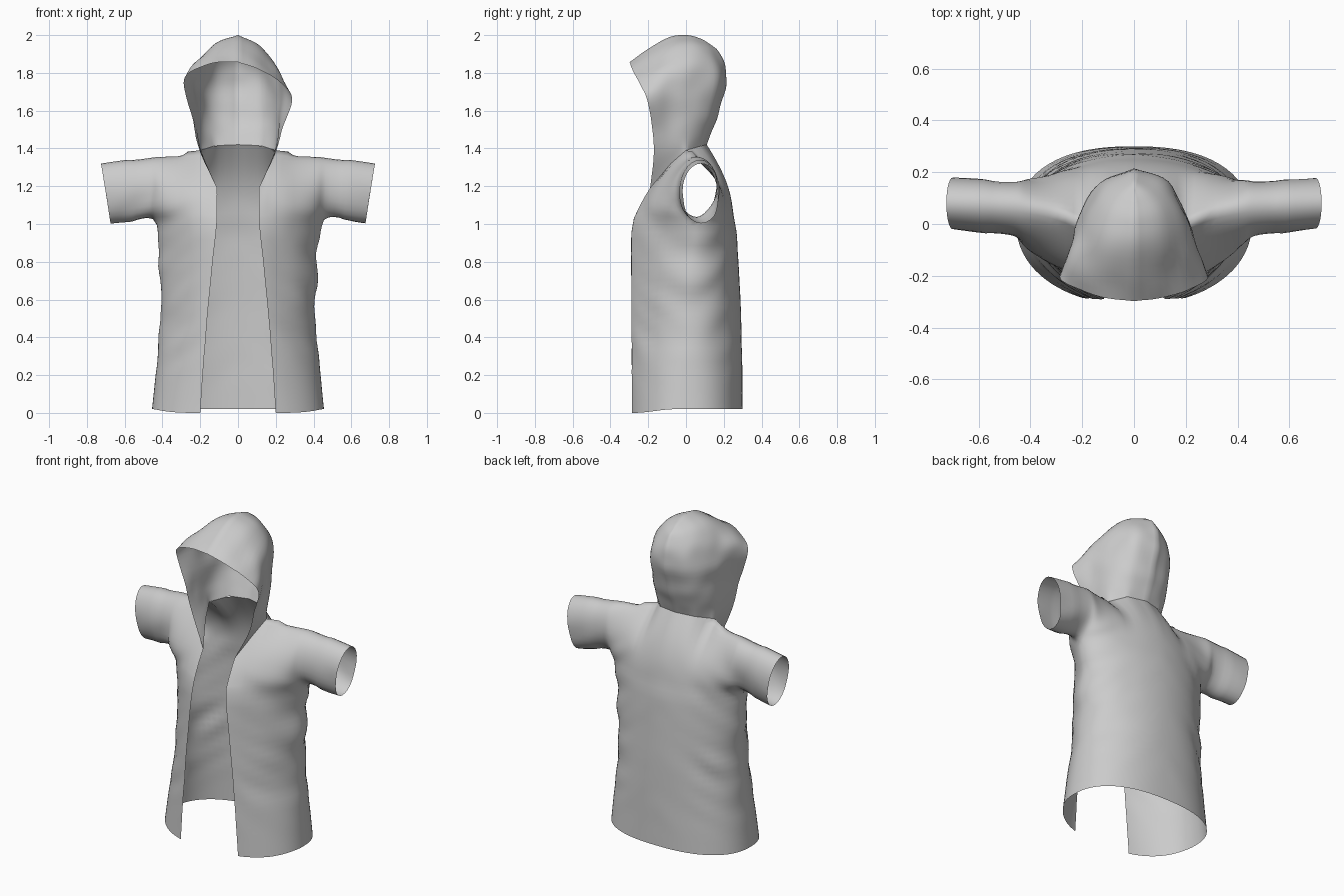
import bpy, bmesh, math
from mathutils import Vector, noise

if "Cube" in bpy.data.objects:
    bpy.data.objects.remove(bpy.data.objects["Cube"])


def tab(t, keys):
    """Linear lookup in rows of (key, value, value, ...)."""
    if t <= keys[0][0]:
        return keys[0][1:]
    for a, b in zip(keys, keys[1:]):
        if t <= b[0]:
            f = (t - a[0]) / (b[0] - a[0])
            return tuple(p + (q - p) * f for p, q in zip(a[1:], b[1:]))
    return keys[-1][1:]


def smooth(t, lo, hi):
    t = max(0.0, min(1.0, (t - lo) / (hi - lo)))
    return t * t * (3 - 2 * t)


def spline(pts, n):
    """Catmull-Rom through pts with n steps per span."""
    p = [pts[0] * 2 - pts[1]] + pts + [pts[-1] * 2 - pts[-2]]
    out = []
    for i in range(1, len(p) - 2):
        a, b, c, d = p[i - 1:i + 3]
        for k in range(n):
            t = k / n
            out.append(0.5 * (2 * b + (c - a) * t + (2 * a - 5 * b + 4 * c - d) * t * t
                              + (3 * b - a - 3 * c + d) * t ** 3))
    return out + [pts[-1]]


def grid(bm, rows, flip):
    vs = [[bm.verts.new(p) for p in r] for r in rows]
    for r, s in zip(vs, vs[1:]):
        for i in range(len(r) - 1):
            f = [r[i], r[i + 1], s[i + 1], s[i]]
            bm.faces.new(f[::-1] if flip else f)


def finish(bm, name, fold):
    bmesh.ops.remove_doubles(bm, verts=bm.verts, dist=0.0008)
    bmesh.ops.dissolve_degenerate(bm, edges=bm.edges, dist=0.0001)
    bm.normal_update()
    moves = [(v, v.normal * fold(v.co)) for v in bm.verts]
    for v, m in moves:
        v.co += m
    for f in bm.faces:
        f.smooth = True
    me = bpy.data.meshes.new(name)
    bm.to_mesh(me)
    bm.free()
    ob = bpy.data.objects.new(name, me)
    bpy.context.collection.objects.link(ob)
    return ob


# Torso sections: z, half width, front y, back y, centre y, front gap, front/back roundness
TORSO = [(0.0, .455, -.285, .30, .00, .20, 2.1, 2.4),
         (0.25, .43, -.287, .297, .01, .183, 1.9, 2.25),
         (0.5, .41, -.288, .292, .02, .163, 1.7, 2.1),
         (0.8, .415, -.29, .278, .04, .134, 1.6, 2.0),
         (0.95, .43, -.29, .268, .05, .117, 1.6, 1.9),
         (1.03, .45, -.275, .255, .05, .11, 1.6, 1.8)]
# Upper edges (neckline, shoulder, sleeve top): x, y, z, bulge
FRONT_TOP = [(.11, -.19, 1.19, .005), (.17, -.08, 1.32, .02), (.20, .0, 1.39, .04),
             (.30, .05, 1.38, .065), (.38, .06, 1.37, .08), (.45, .07, 1.36, .11),
             (.70, .08, 1.32, .10)]
BACK_TOP = [(0, .11, 1.42, .03), (.12, .085, 1.415, .035), (.20, .0, 1.39, .06),
            (.30, .05, 1.38, .05), (.38, .06, 1.37, .06), (.45, .07, 1.36, .105),
            (.70, .08, 1.32, .10)]
W0, G0, ZA = .45, .11, 1.03


def ring(x, z, front):
    w, yf, yb, yc, gap, nf, nb = tab(z, TORSO)
    if front:
        x, n, y = gap + (x - G0) / (W0 - G0) * (w - gap), nf, yf
        full = (1 - (gap / w) ** n) ** (1 / n)
    else:
        x, n, y, full = x * w / W0, nb, yb, 1
    k = max(0.0, 1 - (min(x / w, 1)) ** n) ** (1 / n) / full
    return Vector((x, yc + (y - yc) * k, z))


def upper(x, v, front):
    yt, zt, bulge = tab(x, FRONT_TOP if front else BACK_TOP)
    if x <= W0:
        b = ring(x, ZA, front)
    else:
        f = (x - W0) / .25
        b = Vector((x, .05 + .03 * f, ZA - .02 * f))
    c = (1 - math.cos(math.pi * v)) / 2
    h = v + (c - v) * smooth(x, .25, .45)
    y = b.y + (yt - b.y) * h + (-bulge if front else bulge) * math.sin(math.pi * v)
    slant = .025 * (2 * h - 1) * smooth(x, .45, .7)
    return Vector((x + slant, y, b.z + (zt - b.z) * h))


# Jacket body: lower torso, yoke and short sleeves as one open sheet
bm = bmesh.new()
shared = [.2 + .25 * math.sin(k / 12 * math.pi / 2) for k in range(13)]
sleeve = [.45 + .25 * k / 8 for k in range(1, 9)]
for front in (True, False):
    start = G0 if front else 0.0
    cols = [start + (.2 - start) * k / 6 for k in range(6)] + shared
    for side in (1, -1):
        def put(p):
            return Vector((p.x * side, p.y, p.z))
        rows = []
        for j in range(29):
            z = ZA * j / 28
            row = [ring(x, z, front) for x in cols]
            for p in row:
                hem = .02 if not front else .02 * smooth(p.y, -.28, -.05)
                p.z += hem * (1 - z / ZA)
            rows.append([put(p) for p in row])
        flip = (side < 0) == front
        grid(bm, rows, flip)
        rows = [[put(upper(x, j / 14, front)) for x in cols + sleeve] for j in range(15)]
        grid(bm, rows, flip)
# Relax the yoke around the armholes
bmesh.ops.remove_doubles(bm, verts=bm.verts, dist=0.0008)
arm = [v for v in bm.verts if .27 < abs(v.co.x) < .56 and v.co.z > .93]
for _ in range(8):
    bmesh.ops.smooth_vert(bm, verts=arm, factor=.5, use_axis_x=True, use_axis_y=True, use_axis_z=True)


def body_fold(p):
    side = smooth(abs(p.x), .16, .34) * smooth(p.z, .1, .5) * (1 - smooth(p.z, 1.0, 1.3))
    q = Vector((p.x * 4, p.y * 4, p.z * 9 + abs(p.x) * 6))
    return noise.noise(q) * (.002 + .014 * side) * smooth(p.z, .0, .3) * (1 - smooth(p.z, 1.1, 1.3))


finish(bm, "jacket_body", body_fold)

# Hood layers from neckline to crown, each running face edge -> side -> back centre
HOOD = [
    [(.11, -.19, 1.19), (.17, -.08, 1.32), (.20, 0, 1.39), (.12, .085, 1.415), (0, .11, 1.42)],
    [(.20, -.17, 1.38), (.205, -.10, 1.42), (.20, 0, 1.46), (.13, .10, 1.49), (0, .14, 1.50)],
    [(.25, -.185, 1.57), (.23, -.10, 1.58), (.205, .02, 1.60), (.14, .13, 1.60), (0, .18, 1.60)],
    [(.285, -.205, 1.70), (.25, -.10, 1.73), (.205, .03, 1.74), (.13, .16, 1.74), (0, .21, 1.74)],
    [(.25, -.235, 1.765), (.22, -.10, 1.83), (.18, .03, 1.85), (.11, .15, 1.85), (0, .205, 1.84)],
    [(.13, -.28, 1.83), (.12, -.10, 1.935), (.11, .02, 1.95), (.07, .11, 1.935), (0, .17, 1.915)],
    [(0, -.30, 1.86), (0, -.11, 1.98), (0, 0, 2.0), (0, .08, 1.98), (0, .13, 1.95)],
]
layers = [spline([Vector(p) for p in r], 6) for r in HOOD]
# The lowest layer follows the body's straight-segment neckline exactly
neck = [Vector(p) for p in HOOD[0]]
layers[0] = [a.lerp(b, k / 6) for a, b in zip(neck, neck[1:]) for k in range(6)] + [neck[-1]]
columns = [spline(list(c), 5) for c in zip(*layers)]
bm = bmesh.new()
for side in (1, -1):
    rows = []
    for c in columns:
        row = []
        for p in c:
            # The brim hangs slightly lower on one side
            x = max(0.0, p.x) * side
            droop = .16 * x * smooth(p.z, 1.45, 1.7) * (1 - smooth(p.y, -.2, .1))
            row.append(Vector((x, p.y, p.z - droop)))
        rows.append(row)
    grid(bm, rows, side < 0)


def hood_fold(p):
    inside = smooth(p.z, 1.42, 1.55) * (1 - smooth(p.z, 1.85, 1.97))
    return noise.noise(p * 9) * .01 * inside


finish(bm, "hood", hood_fold)
